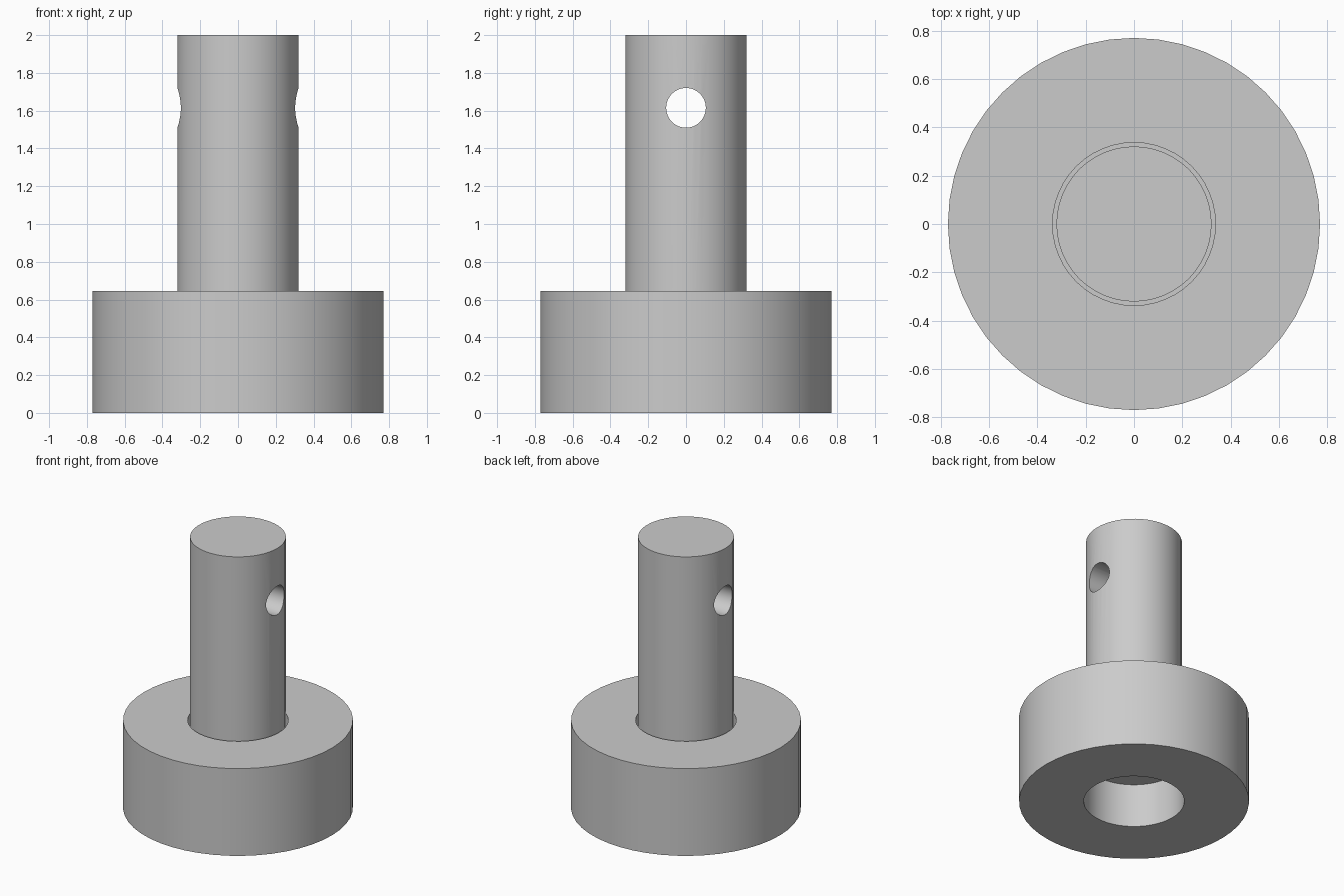
import bpy
import math

cube = bpy.data.objects.get("Cube")
if cube:
    bpy.data.objects.remove(cube, do_unlink=True)

SEGMENTS = 48
RING_R, BORE_R, SHAFT_R, PIN_R = 0.77, 0.337, 0.321, 0.105
RING_H, WEB_Z, TOP, PIN_Z = 0.645, 0.322, 2.0, 1.615

grey = bpy.data.materials.new("plain grey")
grey.use_nodes = True
colour = (0.6, 0.6, 0.6, 1)
grey.diffuse_color = colour
grey.node_tree.nodes["Principled BSDF"].inputs["Base Color"].default_value = colour


def cylinder(name, radius, bottom, top, segments=SEGMENTS):
    bpy.ops.mesh.primitive_cylinder_add(
        vertices=segments, radius=radius, depth=top - bottom,
        location=(0, 0, (bottom + top) / 2))
    obj = bpy.context.object
    obj.name = name
    obj.data.materials.append(grey)
    return obj


def cut(target, cutter):
    mod = target.modifiers.new("cut", 'BOOLEAN')
    mod.operation = 'DIFFERENCE'
    mod.solver = 'EXACT'
    mod.object = cutter
    bpy.context.view_layer.objects.active = target
    bpy.ops.object.modifier_apply(modifier=mod.name)
    bpy.data.objects.remove(cutter, do_unlink=True)


def smooth(obj):
    bpy.ops.object.select_all(action='DESELECT')
    obj.select_set(True)
    bpy.context.view_layer.objects.active = obj
    bpy.ops.object.shade_smooth_by_angle(angle=math.radians(30))


# Heavy collar, bored from both faces with a thin web left in the middle
collar = cylinder("collar", RING_R, 0, RING_H)
cut(collar, cylinder("lower_bore", BORE_R, -0.1, WEB_Z))
cut(collar, cylinder("upper_bore", BORE_R, WEB_Z + 0.01, RING_H + 0.1))
smooth(collar)

# Shaft standing on the web, with a cross hole running left to right
shaft = cylinder("shaft", SHAFT_R, WEB_Z + 0.005, TOP)
drill = cylinder("cross_hole", PIN_R, -1, 1)
drill.rotation_euler = (0, math.pi / 2, 0)
drill.location = (0, 0, PIN_Z)
cut(shaft, drill)
smooth(shaft)
